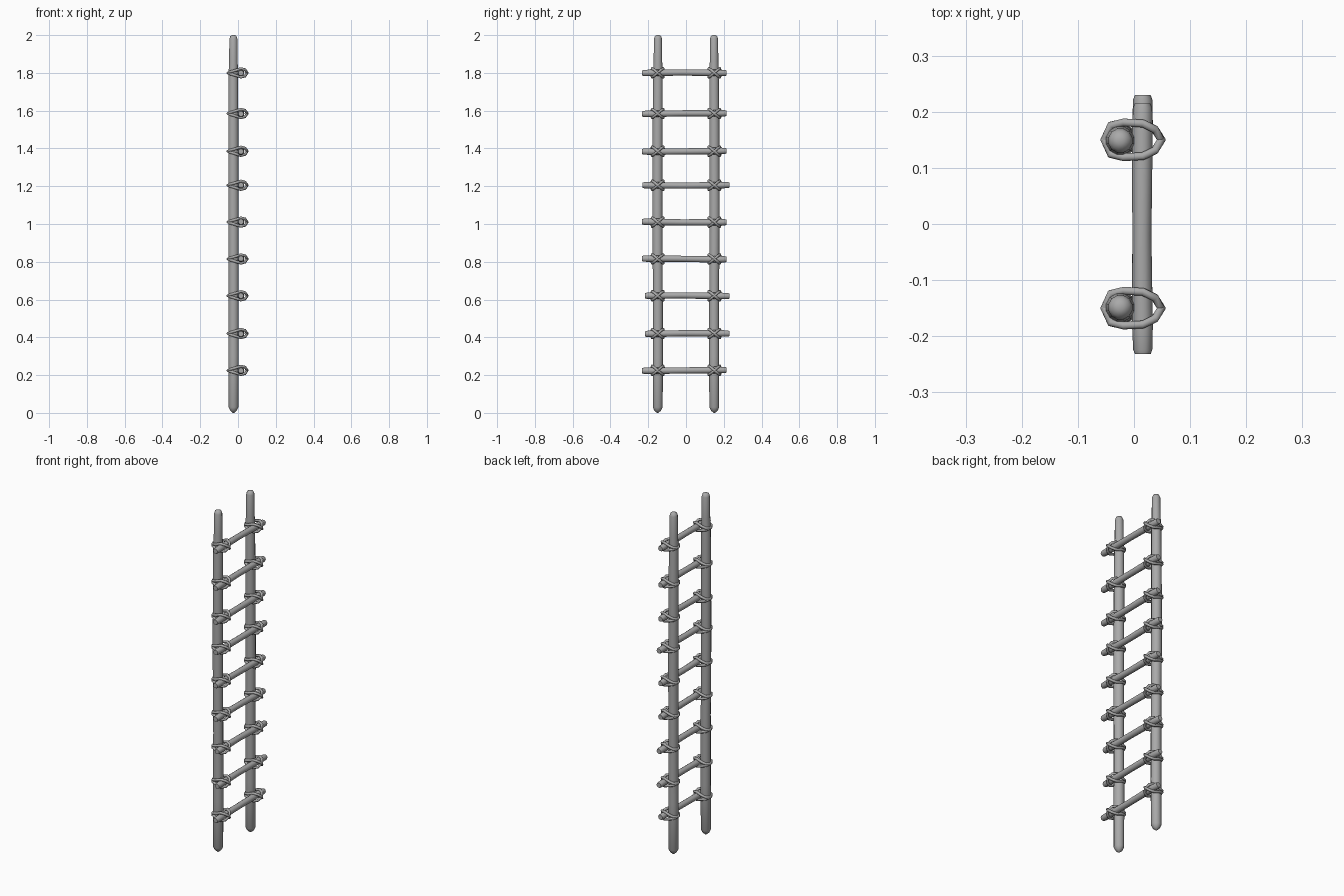
import bpy, bmesh, math
from mathutils import Vector

if "Cube" in bpy.data.objects:
    bpy.data.objects.remove(bpy.data.objects["Cube"])

grey = bpy.data.materials.new("plain grey")
grey.diffuse_color = (0.4, 0.4, 0.4, 1)
grey.use_nodes = True
grey.node_tree.nodes["Principled BSDF"].inputs["Base Color"].default_value = grey.diffuse_color


def tube(name, path, radii, sides, closed=False):
    """Sweep a round section along a path, capped or closed to a loop."""
    bm = bmesh.new()
    pts = [Vector(p) for p in path]
    n = len(pts)
    rings = []
    for i, p in enumerate(pts):
        if closed:
            t = pts[(i + 1) % n] - pts[i - 1]
        else:
            t = pts[-1] - pts[0]
        t.normalize()
        # loops use an axis off the loop plane so sections never twist
        ref = Vector((0, 0, 1)) if abs(t.z) < 0.9 else Vector((1, 0, 0))
        u = (ref - t * ref.dot(t)).normalized()
        v = t.cross(u)
        ring = []
        for k in range(sides):
            a = 2 * math.pi * (k + 0.5) / sides
            ring.append(bm.verts.new(p + (u * math.cos(a) + v * math.sin(a)) * radii[i]))
        rings.append(ring)
    for i in range(n if closed else n - 1):
        a, b = rings[i], rings[(i + 1) % n]
        for k in range(sides):
            m = (k + 1) % sides
            bm.faces.new((a[k], a[m], b[m], b[k]))
    if not closed:
        bm.faces.new(rings[0])
        bm.faces.new(rings[-1])
    bmesh.ops.recalc_face_normals(bm, faces=bm.faces)
    me = bpy.data.meshes.new(name)
    bm.to_mesh(me)
    bm.free()
    me.materials.append(grey)
    ob = bpy.data.objects.new(name, me)
    bpy.context.collection.objects.link(ob)
    bpy.context.view_layer.objects.active = ob
    ob.select_set(True)
    bpy.ops.object.shade_smooth_by_angle(angle=math.radians(50))
    ob.select_set(False)
    return ob


POLE_X, RUNG_X, POLE_Y = -0.024, 0.016, 0.15

# upright poles: blunt point at the foot, slightly thinner rounded top
profile = [(0.0, 0.004), (0.012, 0.018), (0.03, 0.027), (0.3, 0.028),
           (0.7, 0.027), (1.1, 0.028), (1.5, 0.0275), (1.8, 0.026),
           (1.86, 0.0235), (1.98, 0.022), (1.995, 0.017), (2.0, 0.006)]
for side, s in (("left", -1), ("right", 1)):
    path = [(POLE_X + 0.001 * math.sin(3 * z), s * (POLE_Y - 0.0015 * math.sin(4 * z)), z)
            for z, r in profile]
    tube("pole_" + side, path, [r for z, r in profile], 12)

# rungs: height, near end, far end
rungs = [(0.225, -0.232, 0.215), (0.42, -0.217, 0.230), (0.62, -0.217, 0.230),
         (0.815, -0.232, 0.215), (1.01, -0.232, 0.215), (1.205, -0.230, 0.230),
         (1.385, -0.232, 0.215), (1.585, -0.232, 0.215), (1.80, -0.232, 0.215)]

# one diagonal turn of rope round pole and rung, as (x, y, z)
half = [(-0.041, 0.026, 0.005), (-0.018, 0.031, 0.012),
        (0.016, 0.029, 0.023), (0.037, 0.019, 0.017)]
turn = ([(-0.053, 0, 0)] + half + [(0.049, 0, 0)]
        + [(x, -y, -z) for x, y, z in reversed(half)])

for i, (z, y0, y1) in enumerate(rungs):
    ys = [y0, y0 + 0.008, y0 + 0.05, -0.02, y1 - 0.05, y1 - 0.008, y1]
    path = [(RUNG_X - 0.002 * math.cos(6 * y), y, z + 0.002 * math.sin(9 * y + i)) for y in ys]
    tube(f"rung_{i + 1}", path, [0.014, 0.017, 0.0185, 0.017, 0.0185, 0.017, 0.014], 10)
    # crossed rope lashings at both ends
    for s in (-1, 1):
        for d in (-1, 1):
            loop = [(x, s * POLE_Y + y, z + d * dz) for x, y, dz in turn]
            tube("rope_lashing", loop, [0.0075] * len(loop), 8, closed=True)
